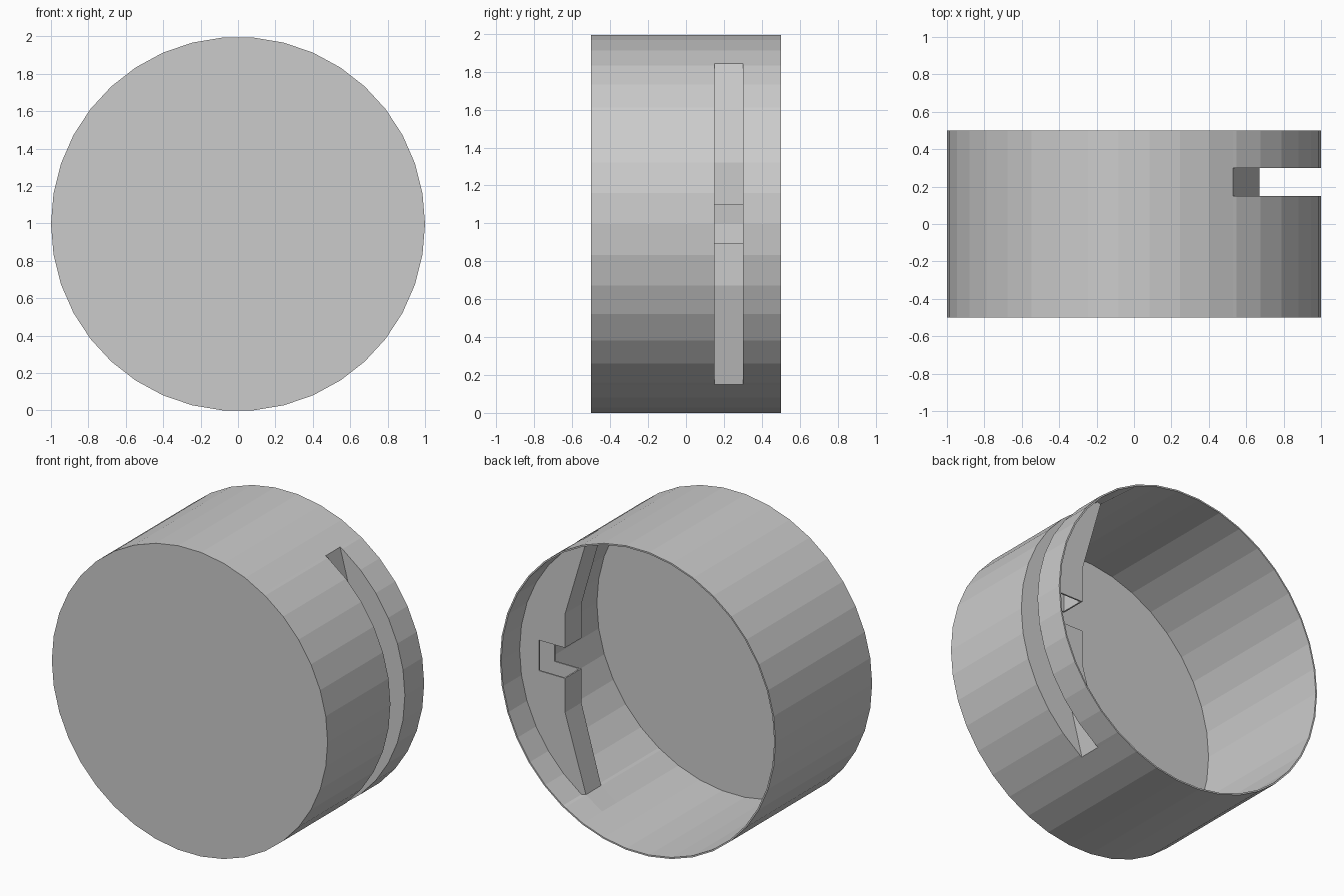
import bpy, bmesh, math

if "Cube" in bpy.data.objects:
    bpy.data.objects.remove(bpy.data.objects["Cube"])

SIDES = 38
STEP = 2 * math.pi / SIDES
CZ = math.cos(STEP / 2)          # lowest flat rests on z = 0
WALL = 0.01
Y = [-0.5, 0.15, 0.30, 0.5]      # front, slot start, slot end, open rim

bm = bmesh.new()
cache = {}


def vert(p, y):
    key = (round(p[0], 5), round(p[1], 5), y)
    if key not in cache:
        cache[key] = bm.verts.new((p[0], y, p[1] + CZ))
    return cache[key]


def strip(points, y0, y1):
    for a, b in zip(points, points[1:]):
        bm.faces.new([vert(a, y0), vert(b, y0), vert(b, y1), vert(a, y1)])


# Ring outline: slot arc on the right, then the rest of the circle
def on_circle(i):
    return (math.cos(i * STEP), math.sin(i * STEP))


low, high = (0.53, -0.846), (0.53, 0.846)
slot_arc = [low] + [on_circle(i) for i in range(-6, 7)] + [high]
rest_arc = [high] + [on_circle(i) for i in range(7, SIDES - 6)] + [low]

# Outer wall, with the middle band left open along the slot
for arc in (slot_arc, rest_arc):
    strip(arc, Y[0], Y[1])
    strip(arc, Y[2], Y[3])
strip(rest_arc, Y[1], Y[2])

# Slot floor in two halves, with a gap at the notch
upper = [high, (0.67, 0.325), (0.67, 0.1)]
lower = [(0.67, -0.1), (0.67, -0.325), low]
strip(upper, Y[1], Y[2])
strip(lower, Y[1], Y[2])

# Slot side walls with the rectangular notch
side = slot_arc + upper[1:] + [(0.85, 0.1), (0.85, -0.1)] + lower[:-1]
for y in Y[1:3]:
    bm.faces.new([vert(p, y) for p in side])

# Closed front disc
front = bm.faces.new([vert(p, Y[0]) for p in slot_arc + rest_arc[1:-1]])

bmesh.ops.recalc_face_normals(bm, faces=bm.faces[:])
front.normal_update()
if front.normal.y > 0:
    bmesh.ops.reverse_faces(bm, faces=bm.faces[:])

mesh = bpy.data.meshes.new("slotted_cup")
bm.to_mesh(mesh)
bm.free()
cup = bpy.data.objects.new("slotted_cup", mesh)
bpy.context.collection.objects.link(cup)

# Thin wall, thickened inwards
solid = cup.modifiers.new("wall", 'SOLIDIFY')
solid.thickness = WALL
solid.offset = -1
solid.use_even_offset = True
